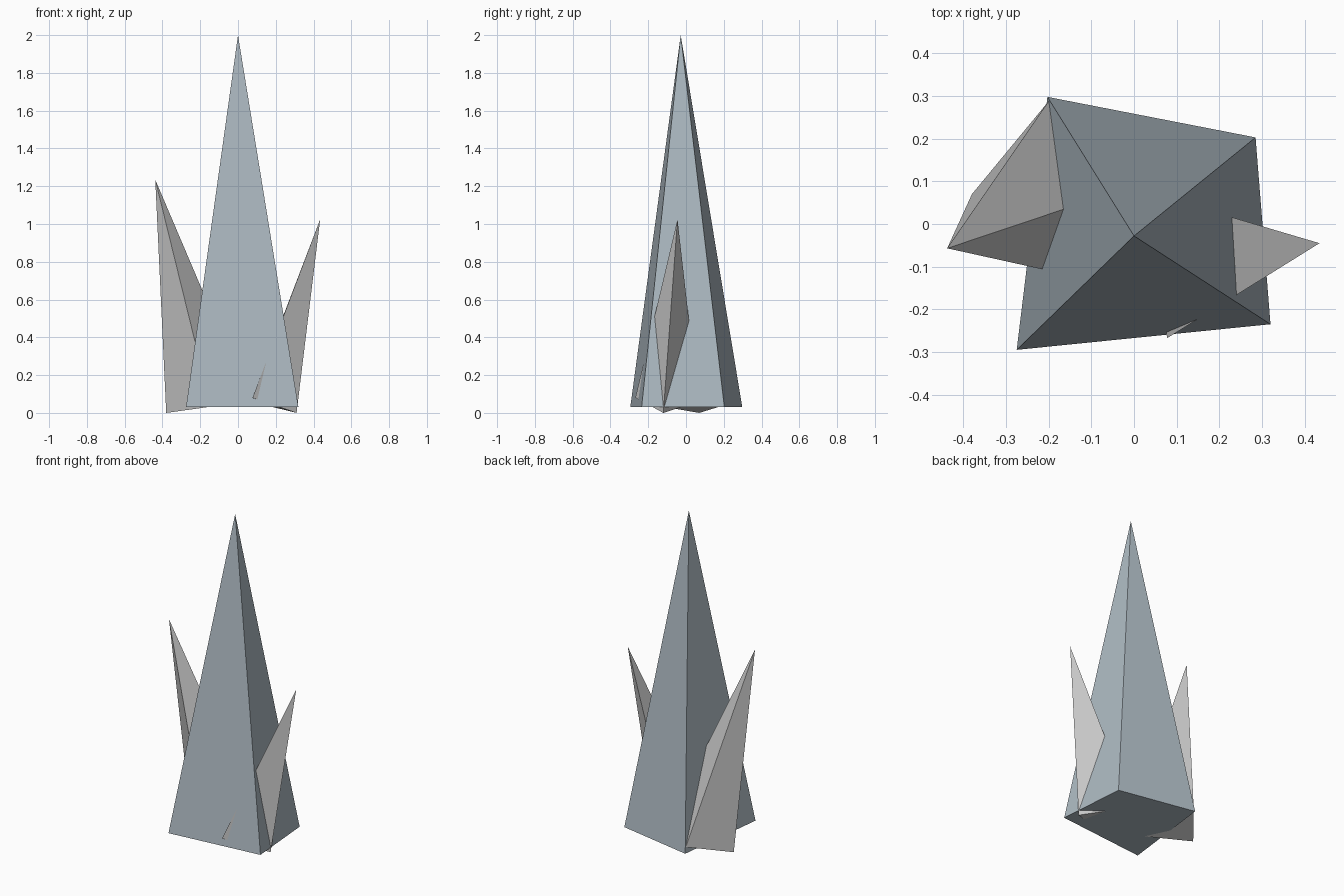
import bpy
import bmesh

if "Cube" in bpy.data.objects:
    bpy.data.objects.remove(bpy.data.objects["Cube"])


def make_material(name, rgb):
    mat = bpy.data.materials.new(name)
    mat.diffuse_color = (*rgb, 1.0)
    mat.use_nodes = True
    mat.node_tree.nodes["Principled BSDF"].inputs["Base Color"].default_value = mat.diffuse_color
    return mat


def spike(name, base, apex, mat=None):
    """Closed flat-faced pyramid from a base loop and a tip."""
    bm = bmesh.new()
    ring = [bm.verts.new(p) for p in base]
    tip = bm.verts.new(apex)
    bm.faces.new(ring)
    for a, b in zip(ring, ring[1:] + ring[:1]):
        bm.faces.new((a, b, tip))
    bmesh.ops.recalc_face_normals(bm, faces=bm.faces[:])
    mesh = bpy.data.meshes.new(name)
    bm.to_mesh(mesh)
    bm.free()
    obj = bpy.data.objects.new(name, mesh)
    bpy.context.collection.objects.link(obj)
    if mat:
        mesh.materials.append(mat)
    return obj


slate = make_material("slate", (0.42, 0.49, 0.54))

# Tall four-sided central spire
spike("main_spire",
      [(-0.275, -0.295, 0.03), (0.32, -0.235, 0.03),
       (0.285, 0.203, 0.03), (-0.203, 0.298, 0.03)],
      (0, -0.028, 2.0), slate)

# Four-sided shard leaning out to the left
spike("left_shard",
      [(-0.38, 0.07, 0.0), (-0.143, -0.122, 0.033),
       (0.045, 0.105, 0.10), (-0.2, 0.288, 0.067)],
      (-0.438, -0.057, 1.235))

# Three-sided shard leaning out to the right; one corner pokes out in front
spike("right_shard",
      [(0.31, -0.12, 0.0), (0.066, 0.064, 0.06), (0.077, -0.268, 0.08)],
      (0.435, -0.045, 1.025))
